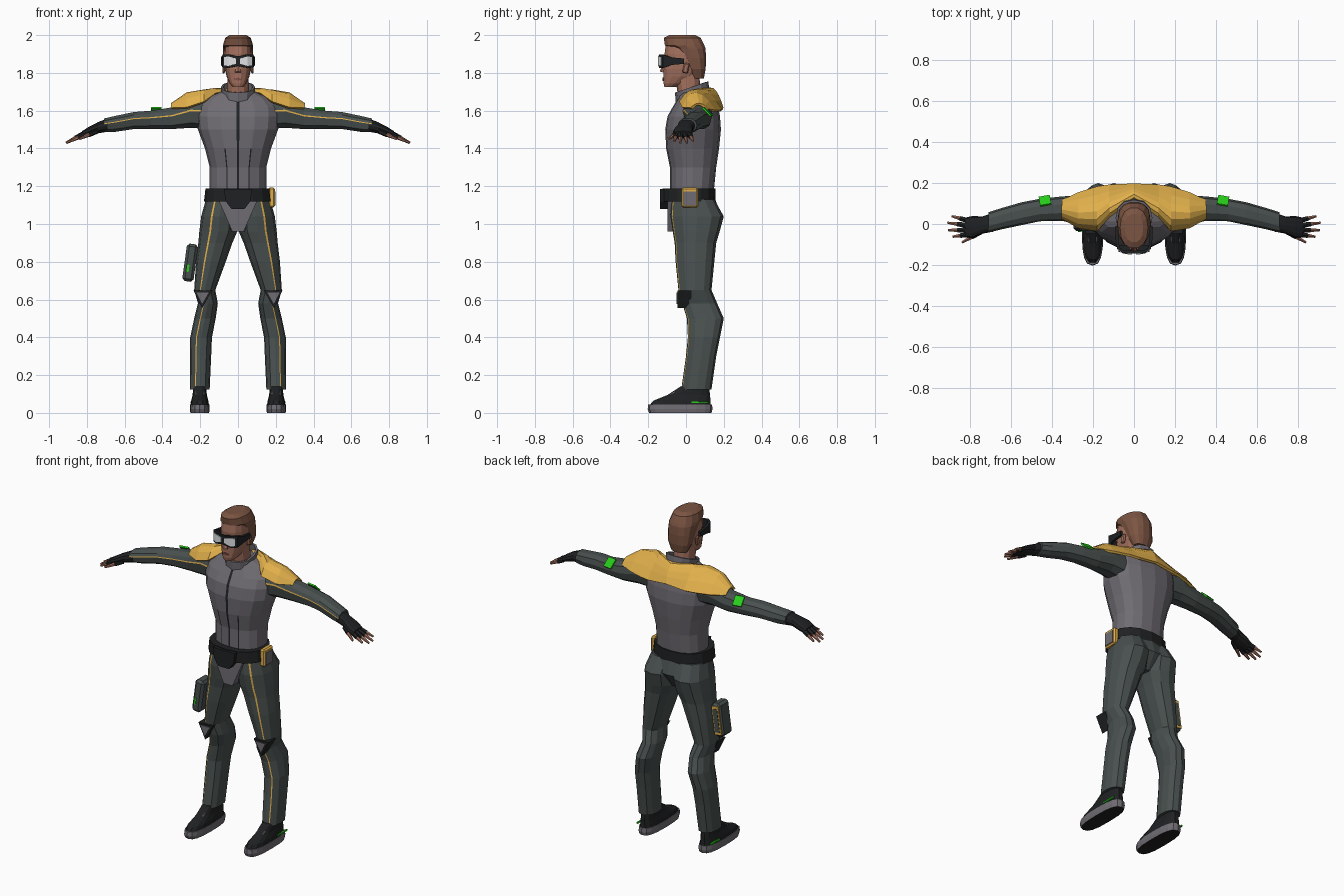
import bpy, bmesh, math
from mathutils import Vector, Matrix

cube = bpy.data.objects.get("Cube")
if cube:
    bpy.data.objects.remove(cube)


def material(name, r, g, b):
    m = bpy.data.materials.new(name)
    m.use_nodes = True
    m.diffuse_color = (r, g, b, 1)
    m.node_tree.nodes["Principled BSDF"].inputs["Base Color"].default_value = (r, g, b, 1)
    return m


SKIN = material("skin", .36, .16, .11)
HAIR = material("brown_hair", .2, .09, .055)
GREY = material("jacket_grey", .16, .15, .17)
DARK = material("trouser_grey", .065, .08, .077)
GOLD = material("yellow", .75, .43, .07)
BLACK = material("black", .014, .015, .016)
GREEN = material("bright_green", .02, .62, .01)
WHITE = material("lens_white", .8, .82, .84)
LIPS = material("lip_red", .22, .075, .06)


def finish(name, bm, *mats):
    bmesh.ops.recalc_face_normals(bm, faces=bm.faces)
    mesh = bpy.data.meshes.new(name)
    bm.to_mesh(mesh)
    bm.free()
    for m in mats:
        mesh.materials.append(m)
    ob = bpy.data.objects.new(name, mesh)
    bpy.context.collection.objects.link(ob)
    return ob


def turn(count, stripes=(), width=3):
    """Angles of a cross-section, with narrow columns cut in at the stripes."""
    base = [i * 360 / count for i in range(count)]
    base = [a for a in base if all(abs(a - s) > 10 for s in stripes)]
    return sorted(base + [s + d for s in stripes for d in (-width, width)])


def loft(name, rings, mats, angles=None, along="z", side=1, power=2.3, tilt=0, caps=True, rule=None):
    """Skin oval rings (centre, radius u, radius v); rule(angle, centre) picks the colour."""
    angles = angles or turn(12)
    bm = bmesh.new()
    loops = []
    for c, ru, rv in rings:
        loop = []
        for a in angles:
            p, q = math.cos(math.radians(a)), math.sin(math.radians(a))
            u = ru * math.copysign(abs(p) ** (2 / power), p)
            v = rv * math.copysign(abs(q) ** (2 / power), q)
            d = Vector((u, v, tilt * v)) if along == "z" else Vector((0, u, v))
            co = Vector(c) + d
            co.x *= side
            loop.append(bm.verts.new(co))
        loops.append(loop)
    n = len(angles)
    for a, b in zip(loops, loops[1:]):
        for i in range(n):
            j = (i + 1) % n
            f = bm.faces.new((a[i], a[j], b[j], b[i]))
            if rule:
                mid = (angles[i] + angles[j] + (360 if j == 0 else 0)) / 2
                f.material_index = rule(mid, f.calc_center_median())
    if caps:
        bm.faces.new(loops[0])
        bm.faces.new(loops[-1])
    return finish(name, bm, *mats)


def body(rows):
    """Rows of height, half width, front y, back y."""
    return [((0, (f + b) / 2, z), w, (b - f) / 2) for z, w, f, b in rows]


def limb(rows):
    """Rows of height, inner x, outer x, front y, back y."""
    return [(((i + o) / 2, (f + b) / 2, z), (o - i) / 2, (b - f) / 2) for z, i, o, f, b in rows]


def sleeve(rows):
    return [((x, y, z), ry, rz) for x, y, z, ry, rz in rows]


def prism(name, points, y0, y1, mat, side=1):
    """Outline in x and z, extruded in y."""
    bm = bmesh.new()
    face = bm.faces.new([bm.verts.new((x * side, y0, z)) for x, z in points])
    out = bmesh.ops.extrude_face_region(bm, geom=[face])["geom"]
    for v in out:
        if isinstance(v, bmesh.types.BMVert):
            v.co.y = y1
    return finish(name, bm, mat)


def sheet(name, rows, mat, thick):
    bm = bmesh.new()
    grid = [[bm.verts.new(p) for p in r] for r in rows]
    for a, b in zip(grid, grid[1:]):
        for i in range(len(a) - 1):
            bm.faces.new((a[i], a[i + 1], b[i + 1], b[i]))
    ob = finish(name, bm, mat)
    mod = ob.modifiers.new("thickness", "SOLIDIFY")
    mod.thickness, mod.offset = thick, 0
    return ob


def box(name, loc, size, mat, rot=(0, 0, 0), bevel=0):
    bm = bmesh.new()
    bmesh.ops.create_cube(bm, size=1, matrix=Matrix.Diagonal((*size, 1)))
    ob = finish(name, bm, mat)
    ob.location, ob.rotation_euler = loc, [math.radians(r) for r in rot]
    if bevel:
        mod = ob.modifiers.new("bevel", "BEVEL")
        mod.width, mod.segments = bevel, 1
    return ob


def rod(name, p, q, r0, r1, mat):
    p, q = Vector(p), Vector(q)
    bm = bmesh.new()
    m = Matrix.Translation((p + q) / 2) @ (q - p).to_track_quat("Z", "Y").to_matrix().to_4x4()
    bmesh.ops.create_cone(bm, cap_ends=True, segments=6, radius1=r0, radius2=r1, depth=(q - p).length, matrix=m)
    return finish(name, bm, mat)


# Jacket with zip and front seams
def jacket_rule(a, c):
    if abs(a - 270) < 1:
        return 1
    return 1 if min(abs(a - 250), abs(a - 290)) < 1 and c.z < 1.45 else 0


loft("jacket", body([(1.15, .15, -.085, .145), (1.3, .15, -.085, .16), (1.4, .175, -.105, .175),
                     (1.5, .212, -.11, .185), (1.57, .22, -.098, .18), (1.62, .215, -.07, .17),
                     (1.67, .17, -.04, .155), (1.7, .09, -.035, .13)]),
     [GREY, BLACK], turn(16, (250, 270, 290), 1.2), rule=jacket_rule)
collar = loft("collar", [((0, .035, 1.675), .088, .09), ((0, .03, 1.725), .09, .088)],
              [GREY], tilt=.33, caps=False)
collar.modifiers.new("thickness", "SOLIDIFY").thickness = .012

# Shoulder yoke: arcs from front edge over the top to the back edge
arcs = [(.35, (.03, 1.612), (.07, 1.634), (.112, 1.605)), (.27, (-.015, 1.615), (.055, 1.69), (.15, 1.6)),
        (.18, (-.03, 1.645), (.06, 1.705), (.178, 1.6)), (.12, (.04, 1.69), (.1, 1.705), (.187, 1.6)),
        (0, (.12, 1.71), (.155, 1.7), (.192, 1.612))]
rows = []
for x, f, t, b in arcs:
    f, t, b = Vector(f), Vector(t), Vector(b)
    h = 2 * t - (f + b) / 2
    pts = [f * (1 - s) ** 2 + h * 2 * s * (1 - s) + b * s * s for s in (i / 6 for i in range(7))]
    rows.append([(x, *p) for p in pts])
rows += [[(-x, y, z) for x, y, z in r] for r in rows[-2::-1]]
sheet("shoulder_yoke", rows, GOLD, .014)

# Head and hair
loft("neck", body([(1.66, .06, -.04, .08), (1.8, .055, -.06, .07)]), [SKIN])
loft("head", body([(1.725, .028, -.115, -.05), (1.745, .045, -.12, .0), (1.78, .06, -.12, .06),
                   (1.82, .069, -.12, .085), (1.86, .072, -.112, .09), (1.9, .073, -.116, .095),
                   (1.96, .068, -.108, .085)]), [SKIN], turn(14))
loft("hair", body([(1.77, .05, .03, .095), (1.82, .072, .005, .105), (1.88, .078, -.03, .108),
                   (1.93, .08, -.075, .105), (1.945, .08, -.114, .1), (1.985, .068, -.12, .08),
                   (2, .045, -.09, .05)]), [HAIR], turn(14))
prism("mouth", [(-.022, 1.768), (0, 1.775), (.022, 1.768), (0, 1.758)], -.124, -.115, LIPS)
rod("nose", (0, -.122, 1.803), (0, -.108, 1.86), .018, .008, SKIN)

# Goggles wrap around the face
rim = [(.083, -.01, .014), (.083, -.075, .02), (.076, -.118, .034), (.05, -.136, .036), (0, -.138, .026)]
rim += [(-x, y, h) for x, y, h in rim[-2::-1]]
sheet("goggle_frame", [[(x, y, 1.862 - h) for x, y, h in rim], [(x, y, 1.862 + h) for x, y, h in rim]], BLACK, .014)
lens = [(.01, -.146, .014), (.05, -.144, .025), (.072, -.13, .022)]

# Hips, belt and front flap
loft("hips", body([(.96, .07, -.05, .12), (1.05, .18, -.085, .18), (1.15, .16, -.08, .15)]), [DARK])
loft("belt", body([(1.12, .18, -.125, .157), (1.188, .172, -.125, .155)]), [BLACK], turn(16))
prism("belt_buckle", [(-.075, 1.185), (.075, 1.185), (.065, 1.12), (.035, 1.08), (-.035, 1.08), (-.065, 1.12)],
      -.138, -.08, BLACK)
prism("front_flap", [(-.1, 1.12), (.1, 1.12), (.03, .96), (-.03, .96)], -.097, -.04, GREY)

for side, tag in ((1, "left_"), (-1, "right_")):
    sheet(tag + "lens", [[(x * side, y, 1.862 + k * h) for x, y, h in lens] for k in (-1, 1)], WHITE, .006)
    box(tag + "ear", (.076 * side, 0, 1.825), (.014, .03, .055), SKIN, (-12, 0, 0), .006)

    # Sleeve with piping
    loft(tag + "sleeve", sleeve([(.17, .06, 1.58, .08, .08), (.25, .065, 1.584, .075, .078),
                                 (.35, .075, 1.56, .06, .06), (.46, .068, 1.552, .055, .05),
                                 (.55, .05, 1.548, .056, .047), (.65, .025, 1.53, .052, .044),
                                 (.71, .008, 1.522, .05, .038)]),
         [DARK, GOLD], turn(10, (170,), 3), "x", side, rule=lambda a, c: int(abs(a - 170) < 1))
    box(tag + "arm_patch", (.435 * side, .114, 1.594), (.055, .06, .009), GREEN, (-45, 0, -10 * side))

    # Glove and fingers
    loft(tag + "glove", sleeve([(.69, .008, 1.524, .046, .035), (.74, -.005, 1.51, .042, .03),
                                (.79, -.015, 1.49, .054, .024), (.825, -.017, 1.474, .048, .018)]),
         [BLACK], along="x", side=side)
    digits = [((.815, .018, 1.475), (.89, .038, 1.44)), ((.82, -.006, 1.476), (.91, .006, 1.43)),
              ((.82, -.03, 1.475), (.907, -.03, 1.43)), ((.815, -.052, 1.474), (.885, -.062, 1.438)),
              ((.75, -.04, 1.49), (.84, -.09, 1.45))]
    for i, (p, q) in enumerate(digits):
        p, q = (Vector((v[0] * side, v[1], v[2])) for v in (p, q))
        m = p.lerp(q, .45)
        rod(f"{tag}finger_cover_{i}", p, m, .014, .013, BLACK)
        rod(f"{tag}finger_{i}", m, q, .011, .006, SKIN)

    # Trouser leg with stripe
    loft(tag + "trouser_leg",
         limb([(.125, .15, .255, -.025, .135), (.3, .142, .255, 0, .16), (.4, .138, .253, .01, .18),
               (.5, .118, .232, .005, .2), (.58, .107, .212, -.02, .165), (.65, .12, .232, -.04, .135),
               (.8, .065, .222, -.055, .15), (.9, .03, .21, -.06, .16), (.96, .004, .205, -.07, .178),
               (1.04, 0, .195, -.082, .2), (1.13, 0, .17, -.075, .15)]),
         [DARK, GOLD], turn(12, (292,), 3), side=side, rule=lambda a, c: int(abs(a - 292) < 1))
    prism(tag + "knee_pad", [(.138, .648), (.236, .648), (.19, .555)], -.046, .03, BLACK, side)
    prism(tag + "knee_panel", [(.155, .637), (.22, .637), (.19, .577)], -.05, -.04, GREY, side)

    # Shoe
    sole = loft(tag + "sole", limb([(0, .153, .252, -.195, .135), (.02, .15, .255, -.203, .14),
                                    (.045, .152, .253, -.2, .138)]), [GREY, BLACK], turn(16), side=side, power=2.8)
    for f in sole.data.polygons:
        f.material_index = int(f.normal.z < -.9)
    loft(tag + "shoe", limb([(.042, .154, .251, -.195, .134), (.065, .157, .248, -.175, .132),
                             (.095, .165, .24, -.1, .13), (.14, .168, .238, -.03, .122)]),
         [BLACK], turn(14), side=side, power=2.6)
    box(tag + "shoe_strap", (.203 * side, -.07, .1), (.05, .035, .014), GREY, (30, 0, 0), .004)
    box(tag + "shoe_line", (.247 * side, .075, .056), (.009, .09, .008), GREEN)

# Belt pouch
box("belt_pouch", (.178, .02, 1.14), (.035, .086, .105), GOLD, bevel=.008)
box("belt_pouch_panel", (.195, .02, 1.135), (.009, .064, .075), GREY)
# Thigh pouch with trim
box("thigh_pouch", (-.253, .015, .795), (.06, .1, .2), DARK, (0, 8, 0), .014)
box("pouch_trim", (-.253, .064, .795), (.046, .009, .17), GOLD, (0, 8, 0))
box("pouch_panel", (-.253, .067, .795), (.03, .008, .14), DARK, (0, 8, 0))
box("pouch_light", (-.265, -.034, .765), (.012, .009, .04), GREEN, (0, 8, 0))
